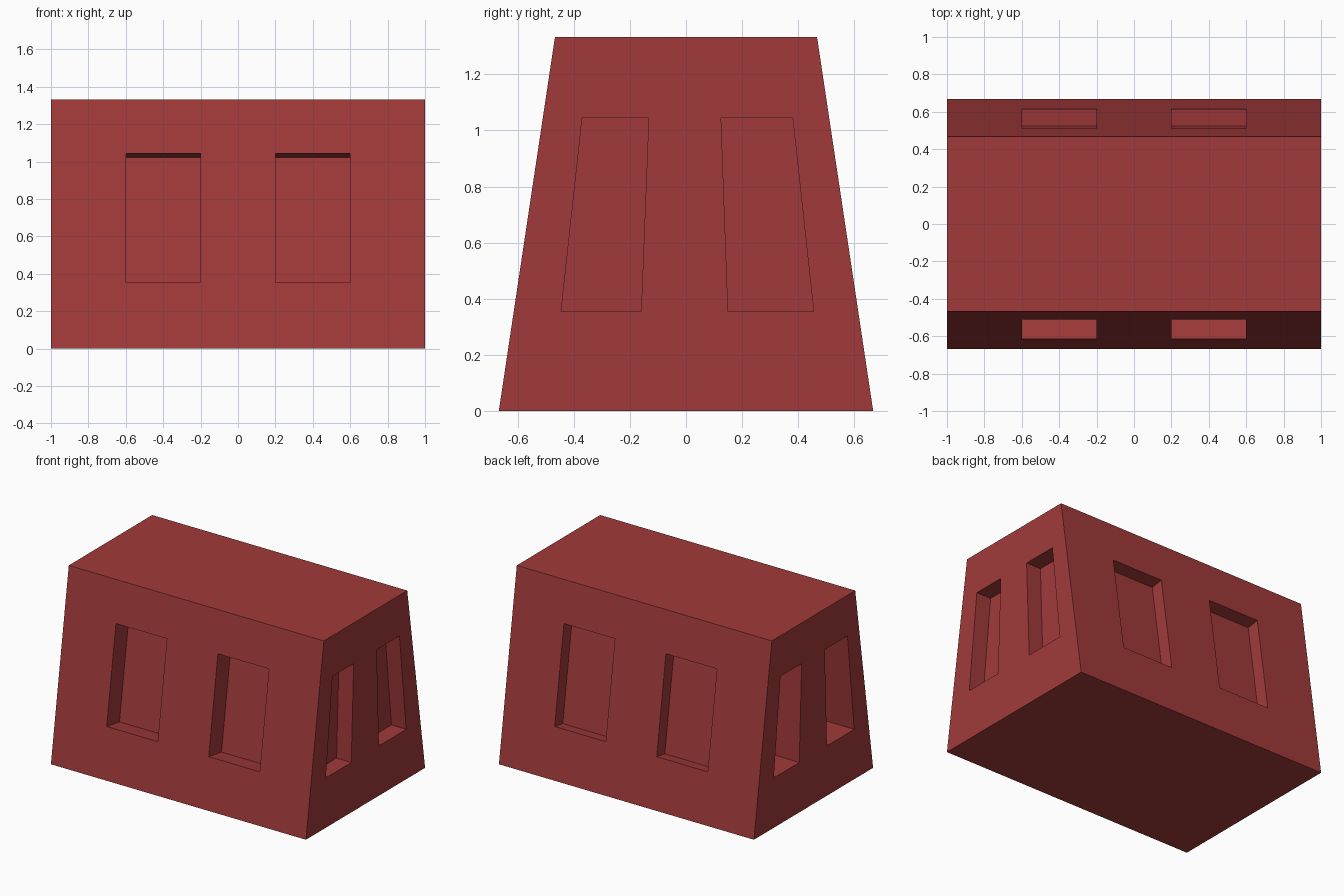
import bpy, bmesh
from mathutils import Vector

if "Cube" in bpy.data.objects:
    bpy.data.objects.remove(bpy.data.objects["Cube"])

red = bpy.data.materials.new("brick red")
red.diffuse_color = (0.36, 0.042, 0.042, 1)
red.use_nodes = True
red.node_tree.nodes["Principled BSDF"].inputs["Base Color"].default_value = red.diffuse_color

HEIGHT, HALF_BASE, HALF_TOP = 1.333, 0.667, 0.467
Z0, Z1 = 0.354, 1.044          # window sill and head heights
SLOPE = (HALF_BASE - HALF_TOP) / HEIGHT


def make_object(name, bm):
    bmesh.ops.recalc_face_normals(bm, faces=bm.faces)
    mesh = bpy.data.meshes.new(name)
    bm.to_mesh(mesh)
    bm.free()
    mesh.materials.append(red)
    ob = bpy.data.objects.new(name, mesh)
    bpy.context.collection.objects.link(ob)
    return ob


def add_extruded(bm, outline, vec):
    """Solid made by sweeping a flat outline along a vector."""
    face = bm.faces.new([bm.verts.new(p) for p in outline])
    new = bmesh.ops.extrude_face_region(bm, geom=[face], use_keep_orig=True)["geom"]
    bmesh.ops.translate(bm, vec=vec, verts=[v for v in new if isinstance(v, bmesh.types.BMVert)])


# Tapered block
bm = bmesh.new()
add_extruded(bm, [(-1, -HALF_BASE, 0), (-1, HALF_BASE, 0),
                  (-1, HALF_TOP, HEIGHT), (-1, -HALF_TOP, HEIGHT)], Vector((2, 0, 0)))
block = make_object("tapered_block", bm)

# Window cutters, each sunk square to its wall
bm = bmesh.new()


def add_window(outline, inward, depth):
    inward = inward.normalized()
    start = [Vector(p) - inward * 0.05 for p in outline]
    add_extruded(bm, start, inward * (depth + 0.05))


# front and back windows
for side, depth in ((-1, 0.145), (1, 0.092)):
    y0, y1 = (side * (HALF_BASE - SLOPE * z) for z in (Z0, Z1))
    for x in (-0.6, 0.2):
        add_window([(x, y0, Z0), (x + 0.4, y0, Z0), (x + 0.4, y1, Z1), (x, y1, Z1)],
                   Vector((0, -side, -SLOPE)), depth)

# right and left windows, narrowing with the block
for side, depth in ((1, 0.115), (-1, 0.22)):
    for a0, b0, a1, b1 in ((-0.445, -0.16, -0.37, -0.133), (0.15, 0.455, 0.125, 0.38)):
        add_window([(side, side * a0, Z0), (side, side * b0, Z0),
                    (side, side * b1, Z1), (side, side * a1, Z1)],
                   Vector((-side, 0, 0)), depth)
cutter = make_object("window_cutter", bm)
cutter.hide_render = True
cutter.display_type = 'WIRE'

mod = block.modifiers.new("windows", 'BOOLEAN')
mod.operation = 'DIFFERENCE'
mod.solver = 'EXACT'
mod.object = cutter
